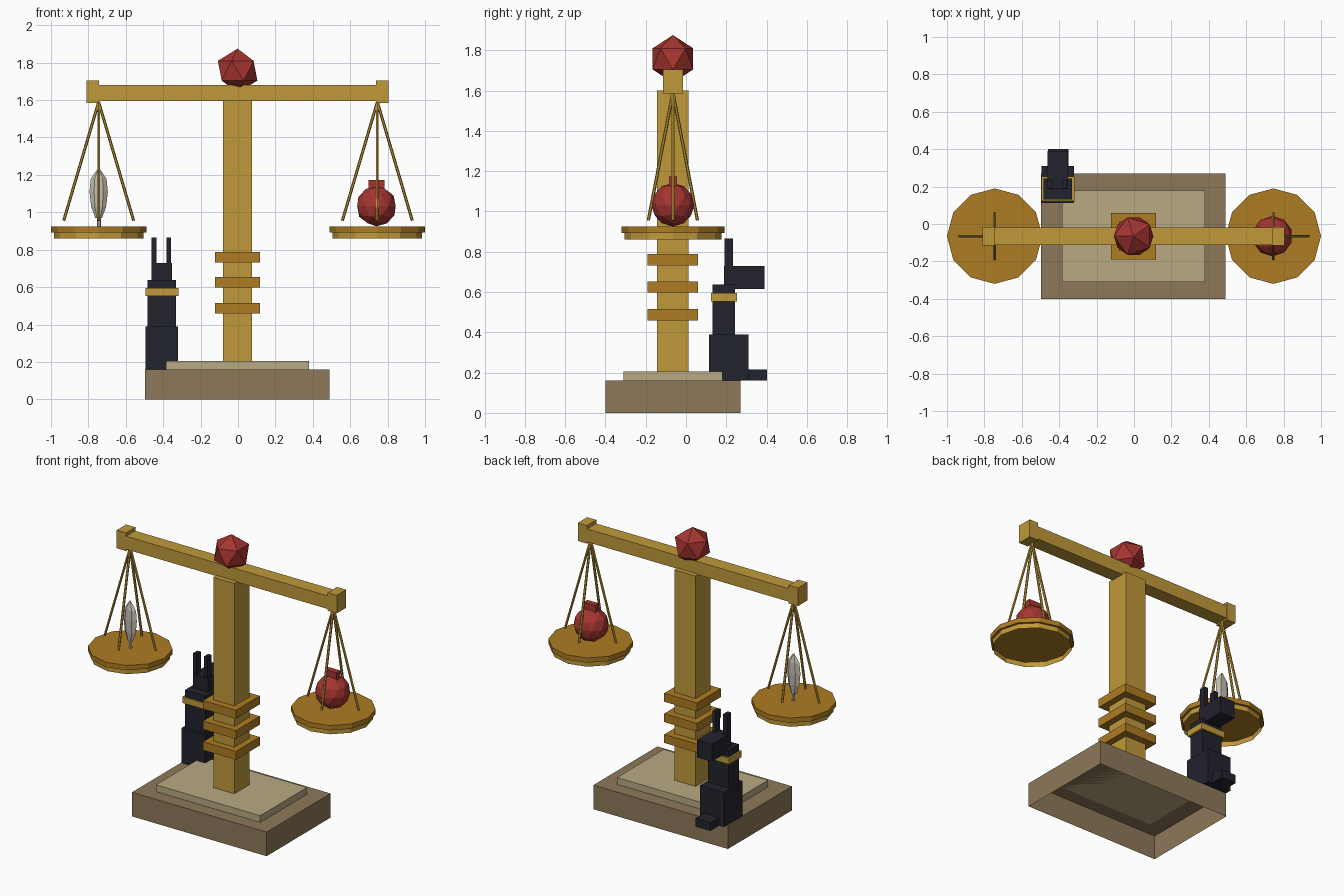
import bpy, bmesh, math
from mathutils import Vector, Matrix

if "Cube" in bpy.data.objects:
    bpy.data.objects.remove(bpy.data.objects["Cube"])


def material(name, r, g, b):
    m = bpy.data.materials.new(name)
    m.use_nodes = True
    m.diffuse_color = (r, g, b, 1)
    m.node_tree.nodes["Principled BSDF"].inputs["Base Color"].default_value = (r, g, b, 1)
    return m


GOLD = material("gold", .53, .32, .042)
BRONZE = material("dark gold", .42, .2, .016)
STONE = material("brown stone", .27, .19, .1)
PALE = material("pale stone", .49, .4, .23)
RED = material("red", .38, .036, .03)
BLACK = material("blue black", .016, .016, .027)
QUILL = material("off white", .56, .52, .44)

MID_Y = -.065   # depth of the column and beam


def finish(name, bm, mat):
    bmesh.ops.recalc_face_normals(bm, faces=bm.faces)
    mesh = bpy.data.meshes.new(name)
    bm.to_mesh(mesh)
    bm.free()
    mesh.materials.append(mat)
    ob = bpy.data.objects.new(name, mesh)
    bpy.context.collection.objects.link(ob)
    return ob


def box(name, mat, xs, ys, zs, open_bottom=False):
    bm = bmesh.new()
    bmesh.ops.create_cube(bm, size=1)
    for v in bm.verts:
        v.co = Vector([(lo + hi) / 2 + c * (hi - lo)
                       for c, (lo, hi) in zip(v.co, (xs, ys, zs))])
    if open_bottom:
        bm.normal_update()
        low = [f for f in bm.faces if f.normal.z < -.9]
        bmesh.ops.delete(bm, geom=low, context="FACES_ONLY")
    return finish(name, bm, mat)


def cylinder(name, mat, x, radius, z0, z1, caps=True):
    bm = bmesh.new()
    bmesh.ops.create_cone(bm, cap_ends=caps, segments=12, radius1=radius, radius2=radius,
                          depth=z1 - z0, matrix=Matrix.Translation((x, MID_Y, (z0 + z1) / 2)))
    return finish(name, bm, mat)


def rod(name, mat, start, end, radius):
    a, b = Vector(start), Vector(end)
    turn = (b - a).to_track_quat("Z", "Y").to_matrix().to_4x4()
    bm = bmesh.new()
    bmesh.ops.create_cone(bm, cap_ends=True, segments=6, radius1=radius, radius2=radius,
                          depth=(b - a).length, matrix=Matrix.Translation((a + b) / 2) @ turn)
    return finish(name, bm, mat)


def ball(name, mat, centre, radius, level):
    bm = bmesh.new()
    place = Matrix.Translation(centre) @ Matrix.Rotation(math.pi, 4, "Z")
    bmesh.ops.create_icosphere(bm, subdivisions=level, radius=radius, matrix=place)
    return finish(name, bm, mat)


# Base: hollow plinth with a paler slab on top
box("plinth", STONE, (-.497, .49), (-.4, .27), (0, .16), open_bottom=True)
box("slab", PALE, (-.385, .38), (-.31, .18), (.16, .205))

# Column with three square rings
box("column", GOLD, (-.08, .075), (-.145, .013), (.2, 1.6))
for z in (.487, .625, .76):
    box("column_ring", BRONZE, (-.123, .118), (-.19, .06), (z - .028, z + .028))

# Beam with end caps and a faceted jewel
box("beam", GOLD, (-.8, .795), (-.112, -.018), (1.595, 1.682))
box("right_beam_cap", GOLD, (-.81, -.742), (-.114, -.016), (1.585, 1.705))
box("left_beam_cap", GOLD, (.738, .805), (-.114, -.016), (1.585, 1.705))
ball("jewel", RED, (-.002, MID_Y, 1.757), .118, 1)

# Pans, each hung on four rods
for side, x in (("right", -.745), ("left", .745)):
    cylinder(side + "_pan_plate", BRONZE, x, .255, .893, .925)
    cylinder(side + "_pan_rim", GOLD, x, .24, .86, .894, caps=False)
    for dx, dy in ((.187, 0), (-.187, 0), (0, .122), (0, -.122)):
        rod(side + "_pan_rod", GOLD, (x, MID_Y, 1.59), (x + dx, MID_Y + dy, .955), .008)

# Round weight with a tab on top
ball("weight", RED, (.74, MID_Y, 1.033), .108, 2)
box("weight_tab", RED, (.697, .783), (MID_Y - .02, MID_Y + .02), (1.12, 1.174))

# Feather: flattened six-sided spindle on a short stem
bm = bmesh.new()
rings = []
for z, r in ((.97, .018), (1.03, .04), (1.11, .049), (1.18, .042), (1.235, .004)):
    rings.append([bm.verts.new((-.745 + r * math.cos(k * math.pi / 3),
                                MID_Y + .45 * r * math.sin(k * math.pi / 3), z))
                  for k in range(6)])
for low, high in zip(rings, rings[1:]):
    for k in range(6):
        n = (k + 1) % 6
        bm.faces.new((low[k], low[n], high[n], high[k]))
bm.faces.new(rings[0])
bm.faces.new(rings[-1])
finish("feather", bm, QUILL)
rod("feather_stem", QUILL, (-.742, MID_Y, .92), (-.745, MID_Y, .99), .011)

# Seated animal statue, looking to the back
box("statue_seat", BLACK, (-.495, -.32), (.113, .31), (.16, .39))
box("statue_feet", BLACK, (-.46, -.35), (.3, .402), (.16, .215))
box("statue_chest", BLACK, (-.483, -.332), (.132, .243), (.38, .638))
box("statue_collar", GOLD, (-.495, -.318), (.123, .254), (.553, .594))
box("statue_head", BLACK, (-.462, -.352), (.188, .39), (.615, .73))
for x in (-.45, -.37):
    box("statue_ear", BLACK, (x - .013, x + .013), (.19, .234), (.72, .866))
